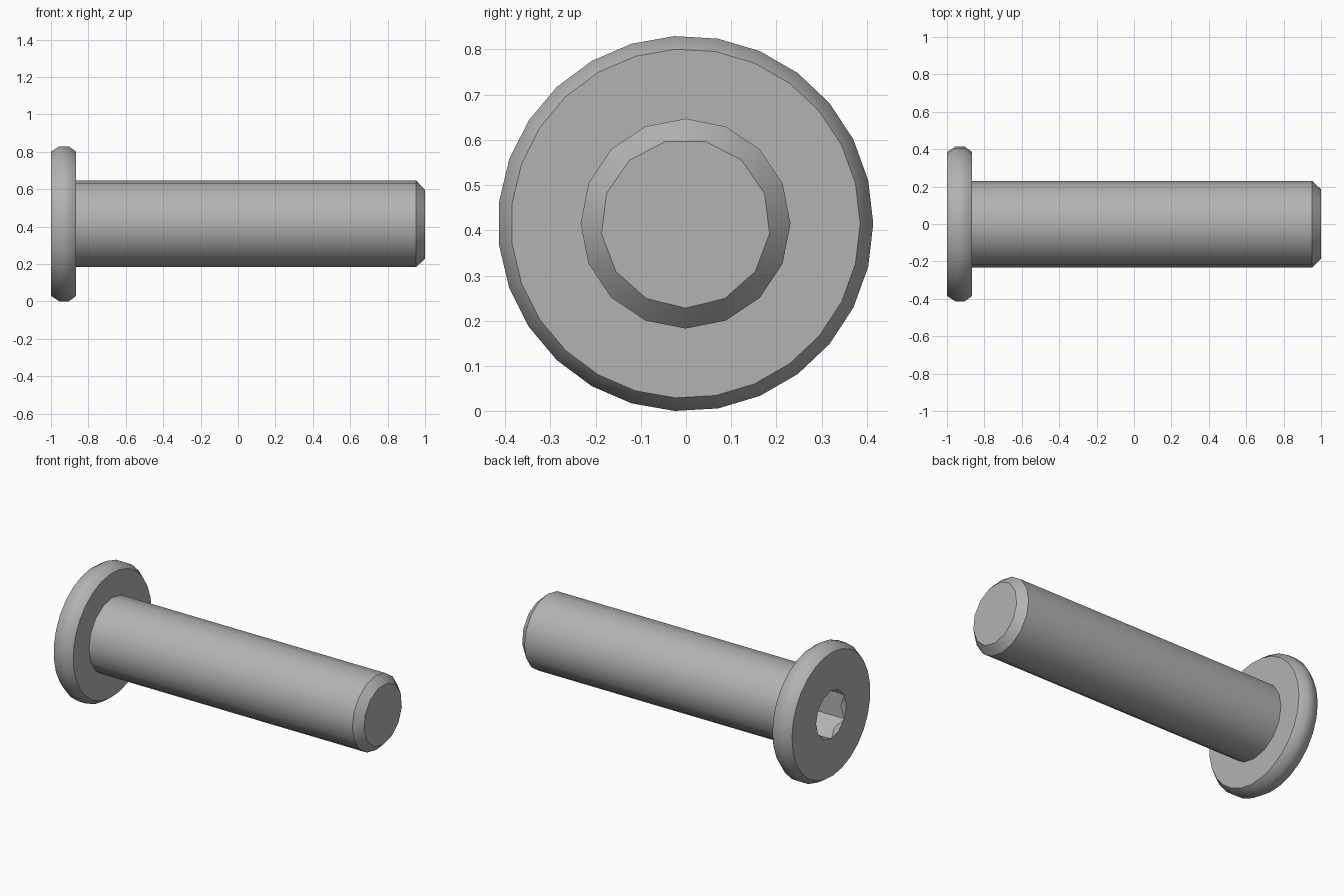
import bpy, bmesh, math
from mathutils import Vector

cube = bpy.data.objects.get("Cube")
if cube:
    bpy.data.objects.remove(cube)

steel = bpy.data.materials.new("grey steel")
steel.use_nodes = True
grey = (0.45, 0.45, 0.45, 1)
steel.diffuse_color = grey
steel.node_tree.nodes["Principled BSDF"].inputs["Base Color"].default_value = grey

CY, CZ = -0.001, 0.415   # bolt axis runs along x


def ring(x, r, n, start=0.0):
    """Points of an n-sided ring around the bolt axis."""
    return [Vector((x, CY + r * math.cos(start + math.tau * i / n),
                    CZ + r * math.sin(start + math.tau * i / n))) for i in range(n)]


def hull(name, rings):
    """Solid convex part wrapped around a few rings."""
    bm = bmesh.new()
    for pts in rings:
        for p in pts:
            bm.verts.new(p)
    bmesh.ops.convex_hull(bm, input=bm.verts)
    bmesh.ops.dissolve_limit(bm, angle_limit=0.01, verts=bm.verts, edges=bm.edges)
    bmesh.ops.recalc_face_normals(bm, faces=bm.faces)
    mesh = bpy.data.meshes.new(name)
    bm.to_mesh(mesh)
    bm.free()
    mesh.materials.append(steel)
    ob = bpy.data.objects.new(name, mesh)
    bpy.context.collection.objects.link(ob)
    return ob


def select(ob):
    bpy.ops.object.select_all(action='DESELECT')
    ob.select_set(True)
    bpy.context.view_layer.objects.active = ob


# Round head with chamfered rims
head = hull("head", [ring(x, r, 27) for x, r in
                     ((-1.0, 0.386), (-0.955, 0.415), (-0.905, 0.415), (-0.865, 0.386))])

# Shank whose end tapers to a 13-sided tip
shank = hull("shank", [ring(-0.88, 0.232, 16), ring(0.952, 0.232, 16),
                       ring(1.0, 0.187, 13, -math.pi / 2)])

# Hexagonal key socket with a shallow round lead-in
hexagon = hull("socket_cutter", [ring(-1.1, 0.15, 6, math.pi / 2),
                                 ring(-0.80, 0.15, 6, math.pi / 2)])
lead_in = hull("lead_in_cutter", [ring(-1.02, 0.165, 12), ring(-0.97, 0.125, 12)])

for part in (head, shank):
    select(part)
    for cutter in (hexagon, lead_in):
        mod = part.modifiers.new("socket", 'BOOLEAN')
        mod.operation = 'DIFFERENCE'
        mod.solver = 'EXACT'
        mod.object = cutter
        bpy.ops.object.modifier_apply(modifier=mod.name)
    bpy.ops.object.shade_smooth_by_angle(angle=math.radians(40))

for cutter in (hexagon, lead_in):
    bpy.data.objects.remove(cutter)
